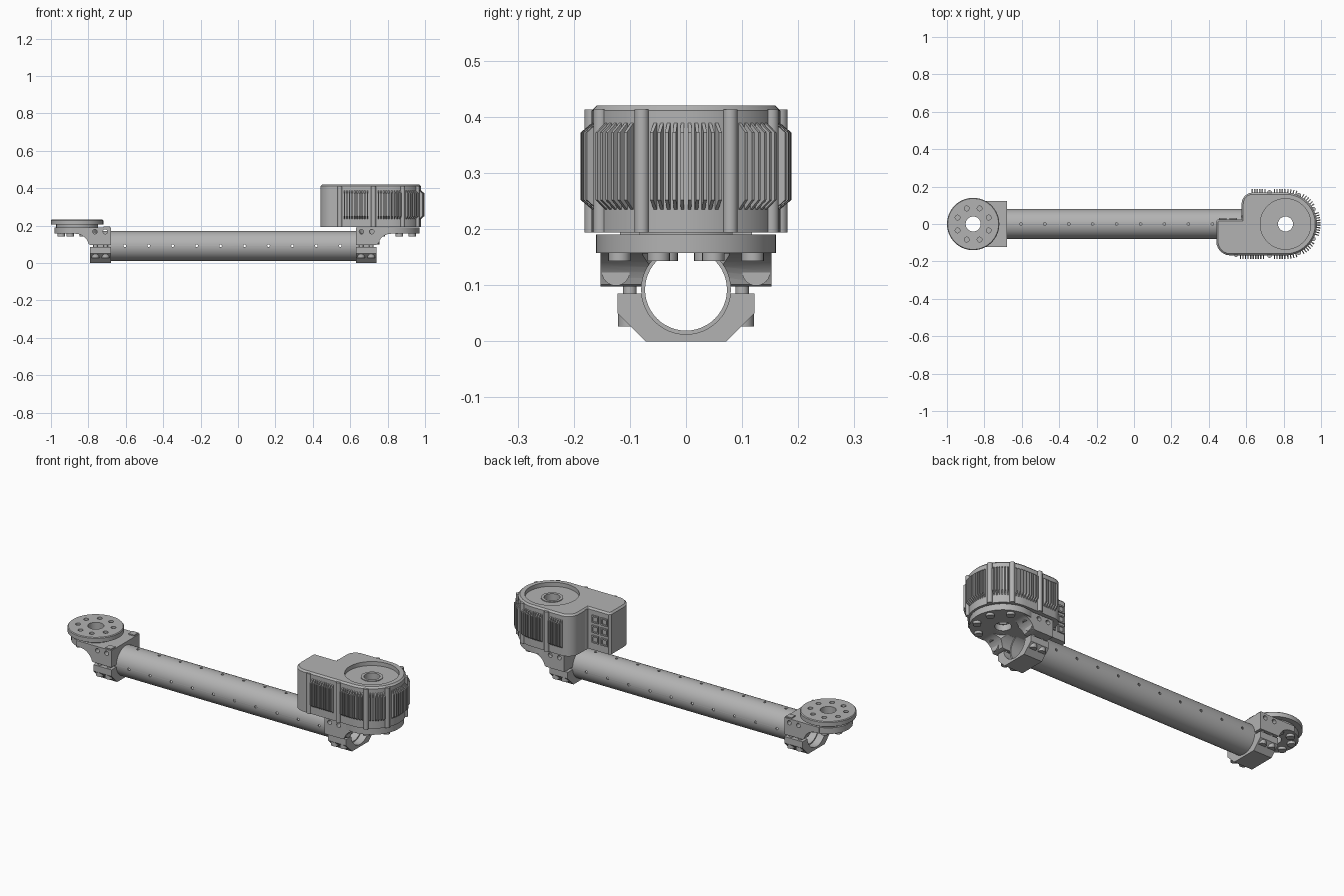
import bpy, bmesh, math
from mathutils import Vector, Matrix

if "Cube" in bpy.data.objects:
    bpy.data.objects.remove(bpy.data.objects["Cube"], do_unlink=True)

metal = bpy.data.materials.new("grey_metal")
metal.use_nodes = True
GREY = (0.45, 0.45, 0.45, 1)
metal.diffuse_color = GREY
for node in metal.node_tree.nodes:
    if node.type == 'BSDF_PRINCIPLED':
        node.inputs["Base Color"].default_value = GREY


def finish(name, bm):
    bmesh.ops.recalc_face_normals(bm, faces=bm.faces)
    mesh = bpy.data.meshes.new(name)
    bm.to_mesh(mesh)
    bm.free()
    mesh.materials.append(metal)
    ob = bpy.data.objects.new(name, mesh)
    bpy.context.collection.objects.link(ob)
    return ob


def rods(name, specs, seg=24):
    """One object of cylinders, each given as (start, end, radius)."""
    bm = bmesh.new()
    for a, b, r in specs:
        a, b = Vector(a), Vector(b)
        turn = (b - a).to_track_quat('Z', 'Y').to_matrix().to_4x4()
        bmesh.ops.create_cone(bm, cap_ends=True, segments=seg, radius1=r, radius2=r,
                              depth=(b - a).length,
                              matrix=Matrix.Translation((a + b) / 2) @ turn)
    return finish(name, bm)


def disc(name, x, r, z0, z1, seg=64):
    return rods(name, [((x, 0, z0), (x, 0, z1), r)], seg)


def prism(name, pts, axis, lo, hi, top_bevel=0):
    """Extrude a 2D outline along an axis."""
    place = {'x': lambda p, t: (t, p[0], p[1]),
             'y': lambda p, t: (p[0], t, p[1]),
             'z': lambda p, t: (p[0], p[1], t)}[axis]
    bm = bmesh.new()
    base = [bm.verts.new(place(p, lo)) for p in pts]
    cap = [bm.verts.new(place(p, hi)) for p in pts]
    bm.faces.new(base)
    top = bm.faces.new(cap)
    for i in range(len(pts)):
        j = (i + 1) % len(pts)
        bm.faces.new((base[i], base[j], cap[j], cap[i]))
    bmesh.ops.recalc_face_normals(bm, faces=bm.faces)
    if top_bevel:
        bmesh.ops.bevel(bm, geom=list(top.edges), offset=top_bevel, segments=1,
                        affect='EDGES', profile=0.5)
    return finish(name, bm)


def box(name, x0, x1, y0, y1, z0, z1):
    return prism(name, [(x0, y0), (x1, y0), (x1, y1), (x0, y1)], 'z', z0, z1)


def cut(ob, *cutters):
    for c in cutters:
        mod = ob.modifiers.new("cut", 'BOOLEAN')
        mod.operation, mod.solver, mod.object = 'DIFFERENCE', 'EXACT', c
        bpy.context.view_layer.objects.active = ob
        bpy.ops.object.modifier_apply(modifier=mod.name)
        bpy.data.objects.remove(c, do_unlink=True)
    return ob


def arc(cx, cy, r, a0, a1, n):
    angles = [math.radians(a0 + (a1 - a0) * i / n) for i in range(n + 1)]
    return [(cx + r * math.cos(a), cy + r * math.sin(a)) for a in angles]


AXIS_Z, MOTOR_X, DISC_X = 0.092, 0.81, -0.86


def bore(r, x0=-1.2, x1=1.2):
    return rods("bore", [((x0, 0, AXIS_Z), (x1, 0, AXIS_Z), r)], 48)


# Hollow tube with rows of small holes
tube = cut(bore(0.08, -0.75, 0.7), bore(0.073))
tube.name = "tube"
hole_x = [-0.605 + 0.128 * i for i in range(10)]
cut(tube, rods("holes", [((x, -0.2, AXIS_Z), (x, 0.2, AXIS_Z), 0.007) for x in hole_x]
               + [((x, 0, 0.13), (x, 0, 0.2), 0.007) for x in hole_x], 12))


# Clamp and bracket at each end of the tube
def bracket(side, x0, s, half, radius):
    X = lambda u: x0 + s * u
    centre = X(0.18)
    # lower clamp half
    lower = [(-0.072, 0), (0.072, 0), (0.122, 0.05), (0.122, 0.085),
             (-0.122, 0.085), (-0.122, 0.05)]
    clamp = prism(side + "_lower_clamp", lower, 'x', min(X(0), X(0.11)), max(X(0), X(0.11)))
    cut(clamp, bore(0.0795))
    # clamp bolts
    rods(side + "_clamp_bolts",
         [((X(u), y, z0), (X(u), y, z1), r) for u in (0.028, 0.082) for y in (-0.1, 0.1)
          for z0, z1, r in ((0.026, 0.06, 0.021), (0.08, 0.12, 0.012))])
    # upper clamp half sweeping out under the flange
    side_pts = [(0, 0.098), (0, 0.19), (0.21, 0.19), (0.21, 0.157)]
    side_pts += arc(0.19, 0.082, 0.075, 90, 165, 8)
    side_pts += [(0.11, 0.098)]
    arm = prism(side + "_arm", [(X(u), z) for u, z in side_pts], 'y', -half, half)
    cut(arm, bore(0.0795), disc("pocket", centre, 0.078, 0, 0.156),
        rods("side_holes", [((X(u), y, 0.168), (X(u), -y, 0.168), 0.012)
                            for u in (0.03, 0.085) for y in (half + 0.02,)], 16),
        disc("eye", centre, 0.04, 0, 0.4))
    # round flange with bolt heads below
    flange = disc(side + "_flange", centre, radius, 0.157, 0.19)
    cut(flange, disc("eye", centre, 0.04, 0, 0.4))
    ring = [math.radians(a) for a in (-110, -66, -22, 22, 66, 110)]
    rods(side + "_flange_bolts",
         [((centre + s * (radius - 0.03) * math.cos(a), (radius - 0.03) * math.sin(a), 0.143),
           (centre + s * (radius - 0.03) * math.cos(a), (radius - 0.03) * math.sin(a), 0.165),
           0.02) for a in ring], 20)


bracket("right", -0.68, -1, 0.122, 0.122)
bracket("left", 0.63, 1, 0.152, 0.16)

# Rounded bosses on the motor bracket
rods("bracket_bosses", [((0.69, y, 0.124), (0.757, y, 0.124), 0.025) for y in (-0.125, 0.125)])
# Corner lugs of the disc bracket
for y in (-0.1, 0.1):
    box("corner_lug", -0.72, -0.685, y - 0.018, y + 0.018, 0.185, 0.196)

# Output disc with bolt circle
disc_neck = cut(disc("disc_neck", DISC_X, 0.112, 0.185, 0.208),
                disc("eye", DISC_X, 0.04, 0, 0.4))
plate = prism("output_disc", arc(DISC_X, 0, 0.14, 0, 354, 59), 'z', 0.205, 0.232, 0.004)
circle = [math.radians(22.5 + 45 * i) for i in range(8)]
cut(plate, disc("eye", DISC_X, 0.04, 0, 0.4),
    rods("bolt_holes", [((DISC_X + 0.09 * math.cos(a), 0.09 * math.sin(a), 0.209),
                         (DISC_X + 0.09 * math.cos(a), 0.09 * math.sin(a), 0.3), 0.013)
                        for a in circle], 16))

# Motor housing with a round nose and a stepped control box
BODY_R = 0.168
outline = arc(MOTOR_X, 0, BODY_R, -90, 90, 36) + arc(0.635, 0.108, 0.06, 90, 180, 6)
outline += [(0.575, 0.025), (0.45, 0.025), (0.44, 0.015)]
outline += arc(0.515, -0.093, 0.075, 180, 270, 6)
housing = prism("motor_housing", outline, 'z', 0.194, 0.42, 0.009)
cut(housing, disc("recess", MOTOR_X, 0.135, 0.398, 0.5), disc("eye", MOTOR_X, 0.04, 0, 0.5))
cut(disc("motor_hub", MOTOR_X, 0.055, 0.39, 0.402), disc("eye", MOTOR_X, 0.04, 0, 0.5))

# Full-height bolt posts around the housing
posts = [(MOTOR_X + BODY_R * math.cos(a), BODY_R * math.sin(a))
         for a in map(math.radians, (-65, -28, 28, 65))]
posts += [(0.725, -BODY_R), (0.725, BODY_R), (0.545, -0.163), (0.585, 0.04)]
rods("housing_posts", [((x, y, 0.194), (x, y, 0.413), 0.013) for x, y in posts], 16)

# Cooling fins: straight runs on both sides, radial groups on the nose
spots = []
for sign, first in ((-1, 0.57), (1, 0.632)):
    for start, end in ((first, 0.704), (0.752, 0.815)):
        for i in range(int((end - start) / 0.0135) + 1):
            spots.append((start + 0.0135 * i, sign * BODY_R, sign * 90))
for start, end in ((-86, -71), (-58, -35), (-19, 19), (35, 58), (71, 86)):
    n = round((end - start) / 4.4)
    for i in range(n + 1):
        a = start + (end - start) * i / n
        spots.append((MOTOR_X + BODY_R * math.cos(math.radians(a)),
                      BODY_R * math.sin(math.radians(a)), a))
bm = bmesh.new()
for x, y, a in spots:
    place = Matrix.Translation((x, y, 0)) @ Matrix.Rotation(math.radians(a), 4, 'Z')
    rows = [[bm.verts.new(place @ Vector((r, t, z))) for r, z in
             ((-0.006, 0.23), (0.02, 0.252), (0.02, 0.372), (-0.006, 0.394))]
            for t in (-0.003, 0.003)]
    bm.faces.new(rows[0])
    bm.faces.new(rows[1])
    for i in range(4):
        j = (i + 1) % 4
        bm.faces.new((rows[0][i], rows[0][j], rows[1][j], rows[1][i]))
finish("cooling_fins", bm)

# Sockets on the back of the control box
for x in (0.475, 0.53):
    for z in (0.255, 0.31, 0.365):
        socket = box("socket", x - 0.02, x + 0.02, 0.015, 0.032, z - 0.02, z + 0.02)
        cut(socket, box("opening", x - 0.013, x + 0.013, 0.026, 0.05, z - 0.013, z + 0.013))

# Smooth shading with sharp edges kept
bpy.ops.object.select_all(action='DESELECT')
for ob in bpy.context.collection.objects:
    if ob.type == 'MESH':
        ob.select_set(True)
        bpy.context.view_layer.objects.active = ob
bpy.ops.object.shade_smooth_by_angle(angle=math.radians(30))
